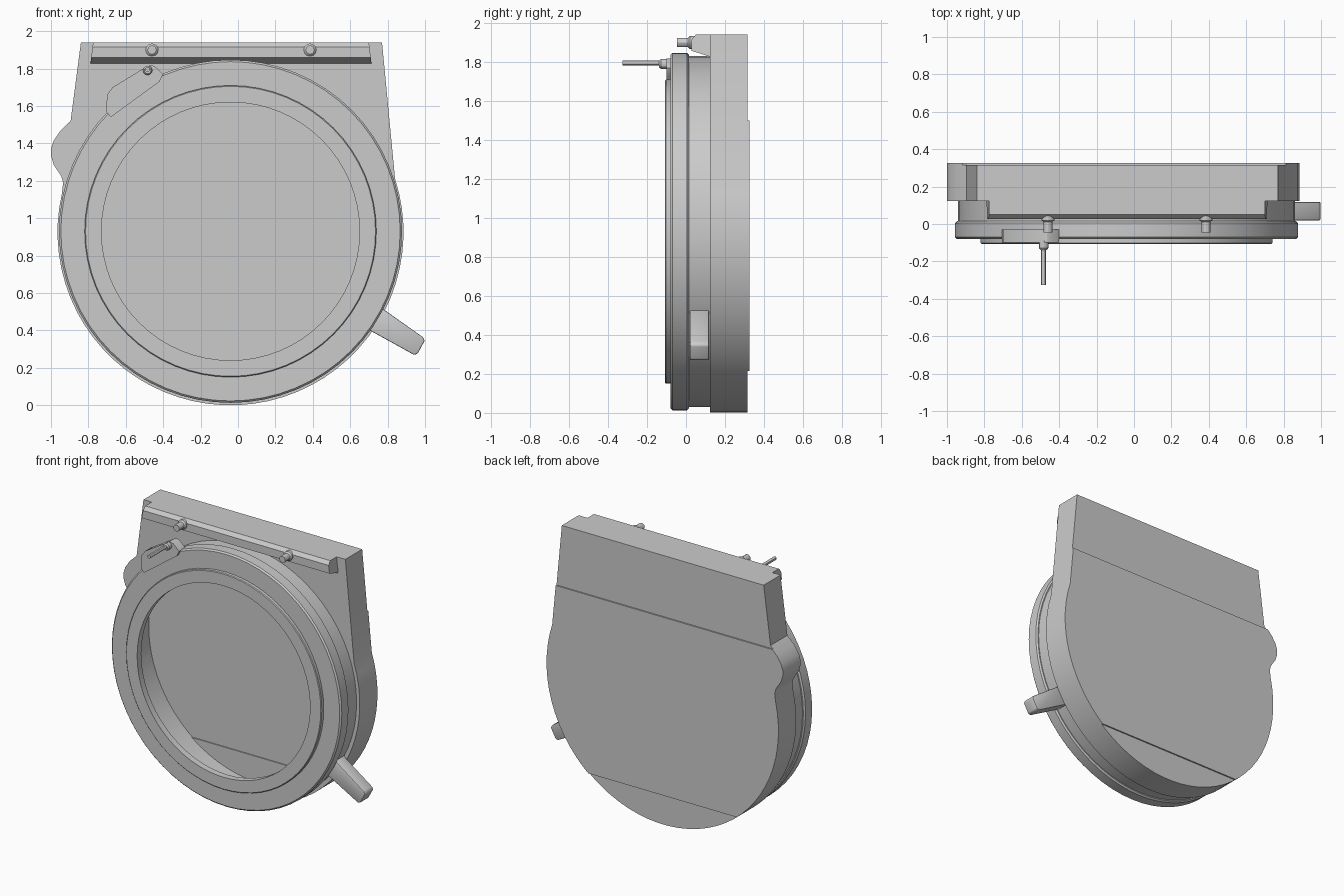
import bpy, bmesh
from math import cos, sin, pi, radians

if "Cube" in bpy.data.objects:
    bpy.data.objects.remove(bpy.data.objects["Cube"])

CX, CZ = -0.04, 0.93   # axis of the round parts


def finish(bm, name, bevel=0):
    bmesh.ops.recalc_face_normals(bm, faces=bm.faces)
    me = bpy.data.meshes.new(name)
    bm.to_mesh(me)
    bm.free()
    ob = bpy.data.objects.new(name, me)
    bpy.context.collection.objects.link(ob)
    bpy.ops.object.select_all(action='DESELECT')
    ob.select_set(True)
    bpy.context.view_layer.objects.active = ob
    if bevel:
        m = ob.modifiers.new("bevel", 'BEVEL')
        m.width, m.segments = bevel, 2
        bpy.ops.object.modifier_apply(modifier=m.name)
    bpy.ops.object.shade_smooth_by_angle(angle=radians(30))
    return ob


def extrude(name, outline, y0, y1, zclip=None, bevel=0):
    """Extrude an (x, z) outline from y0 to y1, optionally clipped to a z range."""
    bm = bmesh.new()
    f = bm.faces.new([bm.verts.new((x, y0, z)) for x, z in outline])
    if zclip:
        for z, n in ((zclip[0], -1), (zclip[1], 1)):
            bmesh.ops.bisect_plane(bm, geom=bm.verts[:] + bm.edges[:] + bm.faces[:],
                                   plane_co=(0, 0, z), plane_no=(0, 0, n), clear_outer=True)
    r = bmesh.ops.extrude_face_region(bm, geom=bm.faces[:], use_keep_orig=True)
    for v in r["geom"]:
        if isinstance(v, bmesh.types.BMVert):
            v.co.y = y1
    return finish(bm, name, bevel)


def lathe(name, profile, cx=CX, cz=CZ, n=64):
    """Revolve an (r, y) profile about a y axis; closes the profile loop."""
    bm = bmesh.new()
    rings = []
    for r, y in profile:
        if r == 0:
            rings.append([bm.verts.new((cx, y, cz))] * n)
        else:
            rings.append([bm.verts.new((cx + r * cos(2 * pi * i / n), y, cz + r * sin(2 * pi * i / n)))
                          for i in range(n)])
    for a, b in zip(rings, rings[1:] + rings[:1]):
        for i in range(n):
            j = (i + 1) % n
            vs = list(dict.fromkeys((a[i], a[j], b[j], b[i])))
            if len(vs) > 2:
                bm.faces.new(vs)
    return finish(bm, name)


def arc(r, a0, a1, n, cz=CZ):
    return [(CX + r * cos(radians(a0 + (a1 - a0) * i / n)),
             cz + r * sin(radians(a0 + (a1 - a0) * i / n))) for i in range(n + 1)]


def cut(ob, cutter):
    bpy.context.view_layer.objects.active = ob
    m = ob.modifiers.new("cut", 'BOOLEAN')
    m.object, m.operation, m.solver = cutter, 'DIFFERENCE', 'EXACT'
    bpy.ops.object.modifier_apply(modifier=m.name)
    bpy.data.objects.remove(cutter)


# Hollow rear housing: round below, tapered top, rounded bump on the left
outline = [(-0.84, 1.94), (-0.895, 1.52), (-0.95, 1.467), (-0.985, 1.415), (-1.0, 1.37),
           (-1.0, 1.335), (-0.985, 1.285), (-0.945, 1.225), (-0.935, 1.19)]
outline += arc(0.925, 167, 378, 42, 0.925) + [(0.77, 1.94)]
housing = extrude("rear_housing", outline, 0.123, 0.315)
disc = arc(0.89, 0, 354.375, 63)
cut(housing, extrude("cavity_cutter", disc, 0.05, 0.305))
cut(housing, extrude("window_cutter", disc, 0.25, 0.35, (0.225, 1.5)))
bpy.ops.object.select_all(action='DESELECT')
housing.select_set(True)
bpy.context.view_layer.objects.active = housing
bpy.ops.object.shade_smooth_by_angle(angle=radians(30))

# Raised back plate
extrude("back_plate", outline, 0.312, 0.325, (0.215, 1.5))

# Middle tube, front ring and raised lip
lathe("middle_tube", [(0.9, 0.0), (0.9, 0.13), (0.885, 0.13), (0.885, 0.0)])
lathe("front_ring", [(0.69, -0.107), (0.775, -0.107), (0.78, -0.102), (0.78, -0.08), (0.907, -0.08),
                     (0.917, -0.07), (0.917, 0.005), (0.907, 0.015), (0.88, 0.015),
                     (0.88, -0.06), (0.69, -0.06)])

# Mounting bar along the top, with a sloped underside
bm = bmesh.new()
section = [(0.13, 1.94), (0.05, 1.94), (0.028, 1.915), (0.028, 1.858), (0.13, 1.825)]
left, right = [[bm.verts.new((s + k * (1.94 - z), y, z)) for y, z in section]
               for s, k in ((-0.775, -0.12), (0.70, 0.12))]
bm.faces.new(left)
bm.faces.new(right)
for i in range(5):
    j = (i + 1) % 5
    bm.faces.new((left[i], left[j], right[j], right[i]))
finish(bm, "mounting_bar")

# Bar screws
for i, x in enumerate((-0.46, 0.385)):
    lathe(f"bar_screw_{i + 1}", [(0, -0.045), (0.024, -0.045), (0.024, 0.01), (0.034, 0.02),
                                 (0.034, 0.05), (0, 0.05)], x, 1.9, 12)

# Side lever
extrude("side_lever", [(0.66, 0.425), (0.94, 0.27), (0.96, 0.275), (0.998, 0.345), (0.99, 0.363),
                       (0.74, 0.54)], 0.02, 0.118, bevel=0.006)

# Pin tab, nut and long pin
extrude("pin_tab", [(-0.68, 1.54), (-0.705, 1.57), (-0.70, 1.66), (-0.67, 1.70), (-0.487, 1.812),
                    (-0.465, 1.818), (-0.445, 1.812), (-0.40, 1.77), (-0.42, 1.73)], -0.1, -0.03)
lathe("pin_nut", [(0, -0.138), (0.018, -0.138), (0.025, -0.128), (0.025, -0.09), (0, -0.09)],
      -0.483, 1.79, 12)
lathe("long_pin", [(0, -0.325), (0.013, -0.325), (0.013, -0.1), (0, -0.1)], -0.483, 1.795, 12)
